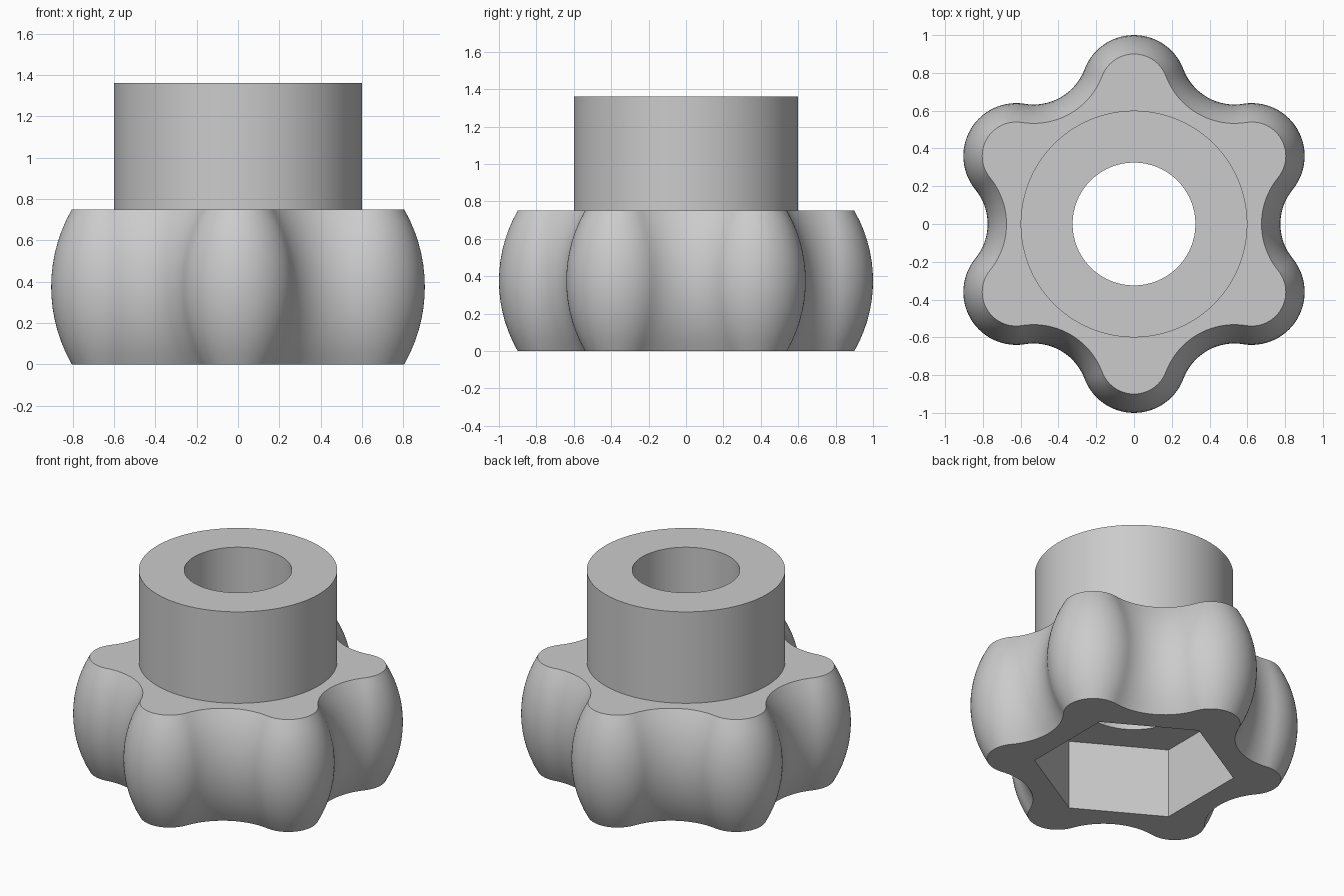
import bpy, bmesh
from math import sin, cos, pi, sqrt, acos, radians

cube = bpy.data.objects.get("Cube")
if cube:
    bpy.data.objects.remove(cube, do_unlink=True)

LOBES = 6
HALF = pi / LOBES                # angle from a lobe tip to the next valley
TIP_STEPS, VALLEY_STEPS = 14, 10
STEPS = TIP_STEPS + VALLEY_STEPS
COUNT = 2 * LOBES * STEPS        # points in every loop

GRIP_TOP, COLLAR_TOP, POCKET_TOP = 0.75, 1.36, 0.465
COLLAR_R, BORE_R, HEX_R = 0.6, 0.325, 0.61
LOBE_C, LOBE_R, VALLEY = 0.72, 0.28, 0.775

# Valley arc tangent to the lobe arc
cx, cy = LOBE_C * cos(HALF), LOBE_C * sin(HALF)
gap = VALLEY - cx
VALLEY_R = (gap ** 2 + cy ** 2 - LOBE_R ** 2) / (2 * (LOBE_R - gap))
SWEEP = acos((VALLEY + VALLEY_R - cx) / (VALLEY_R + LOBE_R))


def half_lobe(inset):
    """Points from a lobe tip (along +x) to the valley, offset inwards."""
    pts = []
    for i in range(TIP_STEPS):
        a = (HALF + SWEEP) * i / TIP_STEPS
        r = LOBE_R - inset
        pts.append((LOBE_C + r * cos(a), r * sin(a)))
    d, r = VALLEY + VALLEY_R, VALLEY_R + inset
    for i in range(VALLEY_STEPS + 1):
        a = HALF + pi + SWEEP * (1 - i / VALLEY_STEPS)
        pts.append((d * cos(HALF) + r * cos(a), d * sin(HALF) + r * sin(a)))
    return pts


def lobed(inset, z):
    half = half_lobe(inset)
    lobe = [(x, -y) for x, y in reversed(half[1:])] + half[:-1]
    loop = []
    for k in range(LOBES):
        t = pi / 2 + 2 * HALF * k
        loop += [(x * cos(t) - y * sin(t), x * sin(t) + y * cos(t), z)
                 for x, y in lobe]
    return loop


def ring(radius, z, hexagon=False):
    loop = []
    for i in range(COUNT):
        a = HALF * (i - STEPS) / STEPS
        r = radius
        if hexagon:
            r *= cos(pi / 6) / cos(a % (pi / 3) - pi / 6)
        loop.append((r * cos(a + pi / 2), r * sin(a + pi / 2), z))
    return loop


# Bulged grip side, from the bottom rim to the top rim
mid, bulge = GRIP_TOP / 2, 0.1
arc_r = (mid ** 2 + bulge ** 2) / (2 * bulge)
LEVELS = 14
loops = []
for i in range(LEVELS + 1):
    z = GRIP_TOP * i / LEVELS
    loops.append(lobed(arc_r - sqrt(arc_r ** 2 - (z - mid) ** 2), z))

# Collar, bore, and hexagonal nut pocket back to the bottom rim
loops += [ring(COLLAR_R, GRIP_TOP), ring(COLLAR_R, COLLAR_TOP),
          ring(BORE_R, COLLAR_TOP), ring(BORE_R, POCKET_TOP),
          ring(HEX_R, POCKET_TOP, True), ring(HEX_R, 0, True)]

bm = bmesh.new()
rows = [[bm.verts.new(p) for p in loop] for loop in loops]
for a, b in zip(rows, rows[1:] + rows[:1]):
    for i in range(COUNT):
        j = (i + 1) % COUNT
        bm.faces.new((a[i], a[j], b[j], b[i]))
bmesh.ops.recalc_face_normals(bm, faces=bm.faces)
mesh = bpy.data.meshes.new("lobed_knob")
bm.to_mesh(mesh)
bm.free()
knob = bpy.data.objects.new("lobed_knob", mesh)
bpy.context.collection.objects.link(knob)

# Plain grey material
grey = bpy.data.materials.new("plain_grey")
grey.use_nodes = True
colour = (0.6, 0.6, 0.6, 1)
grey.diffuse_color = colour
grey.node_tree.nodes["Principled BSDF"].inputs["Base Color"].default_value = colour
mesh.materials.append(grey)

bpy.ops.object.select_all(action='DESELECT')
knob.select_set(True)
bpy.context.view_layer.objects.active = knob
bpy.ops.object.shade_smooth_by_angle(angle=radians(35))
